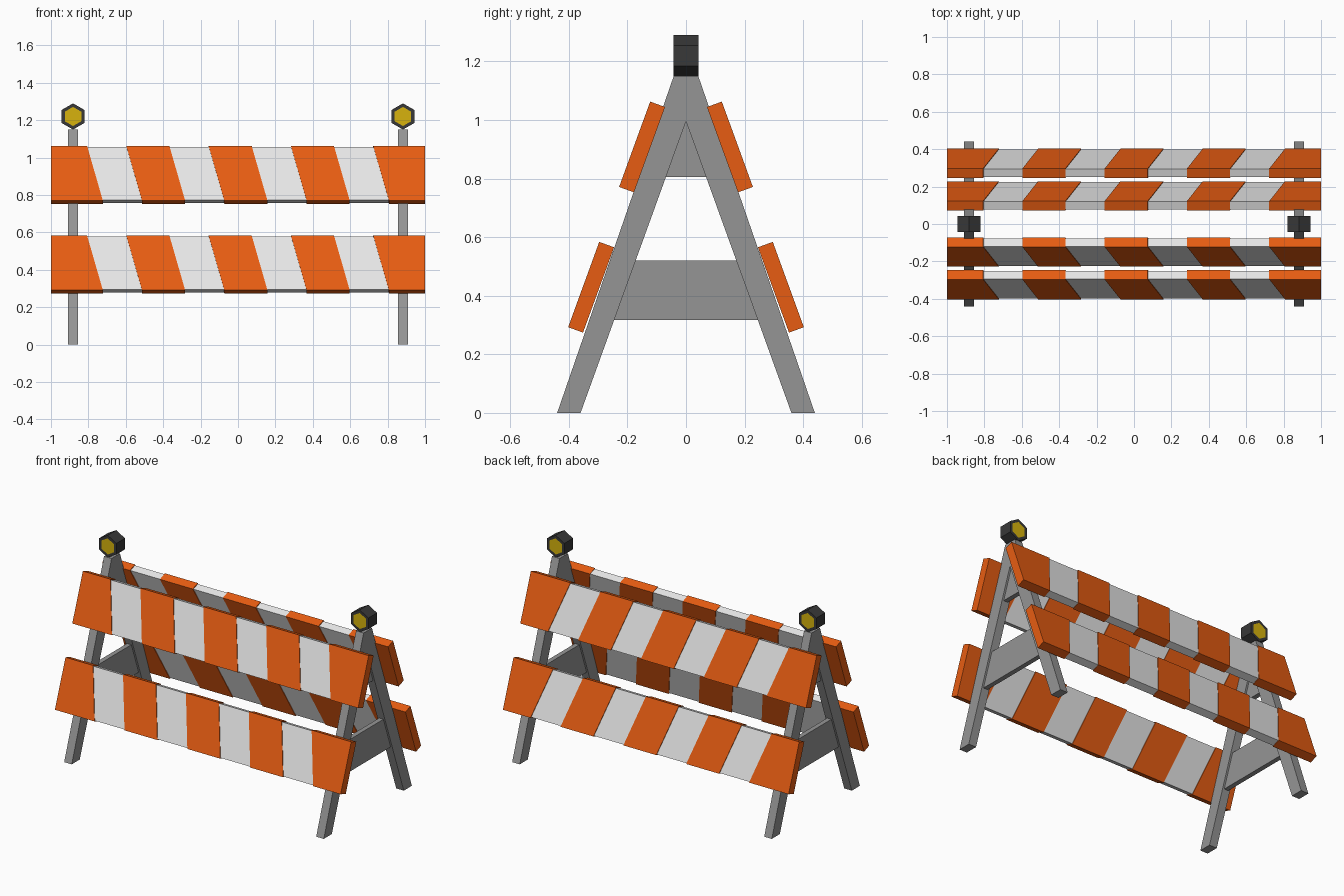
import bpy, bmesh, math

if "Cube" in bpy.data.objects:
    bpy.data.objects.remove(bpy.data.objects["Cube"])

def material(name, rgb):
    m = bpy.data.materials.new(name)
    m.diffuse_color = (*rgb, 1)
    m.use_nodes = True
    m.node_tree.nodes["Principled BSDF"].inputs["Base Color"].default_value = m.diffuse_color
    return m

ORANGE = material("orange", (0.80, 0.108, 0.006))
WHITE = material("white", (0.82, 0.82, 0.82))
GREY = material("steel grey", (0.30, 0.30, 0.30))
DARK = material("dark housing", (0.04, 0.04, 0.04))
YELLOW = material("yellow lens", (0.68, 0.45, 0.004))

def finish(name, bm, *mats):
    bmesh.ops.recalc_face_normals(bm, faces=bm.faces)
    me = bpy.data.meshes.new(name)
    bm.to_mesh(me)
    bm.free()
    for m in mats:
        me.materials.append(m)
    ob = bpy.data.objects.new(name, me)
    bpy.context.collection.objects.link(ob)
    return ob

def extrude_yz(name, pts, x, width, mat):
    """Side profile (y, z) extruded along x, centred on x."""
    bm = bmesh.new()
    f = bm.faces.new([bm.verts.new((x - width / 2, y, z)) for y, z in pts])
    r = bmesh.ops.extrude_face_region(bm, geom=[f])
    bmesh.ops.translate(bm, vec=(width, 0, 0),
                        verts=[v for v in r["geom"] if isinstance(v, bmesh.types.BMVert)])
    return finish(name, bm, mat)

# Panels lean 20 degrees, like the legs
TILT = math.radians(20)
S, C = math.sin(TILT), math.cos(TILT)

def slanted_block(bm, top, bottom, cy, cz, length, thick, side):
    """Block on a leaning panel; top and bottom are its x ranges."""
    bm2 = []
    for t in (-thick / 2, thick / 2):
        for v, xs in ((-length / 2, top), (length / 2, bottom)):
            for x in xs:
                bm2.append(bm.verts.new((x, side * (cy + v * S + t * C), cz - v * C + t * S)))
    for q in ((0, 1, 3, 2), (4, 5, 7, 6), (0, 1, 5, 4), (2, 3, 7, 6), (0, 2, 6, 4), (1, 3, 7, 5)):
        bm.faces.new([bm2[i] for i in q])

PITCH, HALF, SHIFT = 0.44, 0.115, 0.042

def clamp(x):
    return max(-1, min(1, x))

for side, where in ((-1, "front"), (1, "back")):
    for level, cy, cz in (("upper", 0.150, 0.908), ("lower", 0.324, 0.429)):
        # White board
        bm = bmesh.new()
        slanted_block(bm, (-0.99, 0.99), (-0.99, 0.99), cy, cz, 0.302, 0.046, side)
        finish(f"{where}_{level}_board", bm, WHITE)
        # Orange slanted stripes wrapped round the board
        bm = bmesh.new()
        for k in range(-2, 3):
            a = k * PITCH - HALF if k > -2 else -2
            b = k * PITCH + HALF if k < 2 else 2
            slanted_block(bm, (clamp(a - SHIFT), clamp(b - SHIFT)),
                          (clamp(a + SHIFT), clamp(b + SHIFT)), cy, cz, 0.310, 0.054, side)
        finish(f"{where}_{level}_stripes", bm, ORANGE)

def inner(z):
    """Half gap between the legs at height z."""
    return 0.36 * (1 - z / 0.995)

for x, where in ((-0.882, "left"), (0.882, "right")):
    # A-frame legs, cross brace and gusset
    extrude_yz(f"{where}_leg_frame",
               [(0.44, 0), (0.042, 1.15), (-0.042, 1.15), (-0.44, 0),
                (-0.36, 0), (0, 0.995), (0.36, 0)], x, 0.053, GREY)
    lo, hi = inner(0.317), inner(0.52)
    extrude_yz(f"{where}_cross_brace",
               [(-lo, 0.317), (lo, 0.317), (hi, 0.52), (-hi, 0.52)], x, 0.03, GREY)
    g = inner(0.805)
    extrude_yz(f"{where}_top_gusset", [(-g, 0.805), (g, 0.805), (0, 0.995)], x, 0.03, GREY)

    # Six-sided warning lamp with a yellow lens inset on both ends
    bm = bmesh.new()
    ring = [(0.07 * math.sin(i * math.pi / 3), 0.07 * math.cos(i * math.pi / 3)) for i in range(6)]
    f = bm.faces.new([bm.verts.new((x + px, -0.043, 1.22 + pz)) for px, pz in ring])
    r = bmesh.ops.extrude_face_region(bm, geom=[f])
    bmesh.ops.translate(bm, vec=(0, 0.086, 0),
                        verts=[v for v in r["geom"] if isinstance(v, bmesh.types.BMVert)])
    bmesh.ops.recalc_face_normals(bm, faces=bm.faces)
    ends = [f for f in bm.faces if abs(f.normal.y) > 0.9]
    bmesh.ops.inset_individual(bm, faces=ends, thickness=0.019)
    for f in ends:
        f.material_index = 1
    finish(f"{where}_lamp", bm, DARK, YELLOW)
